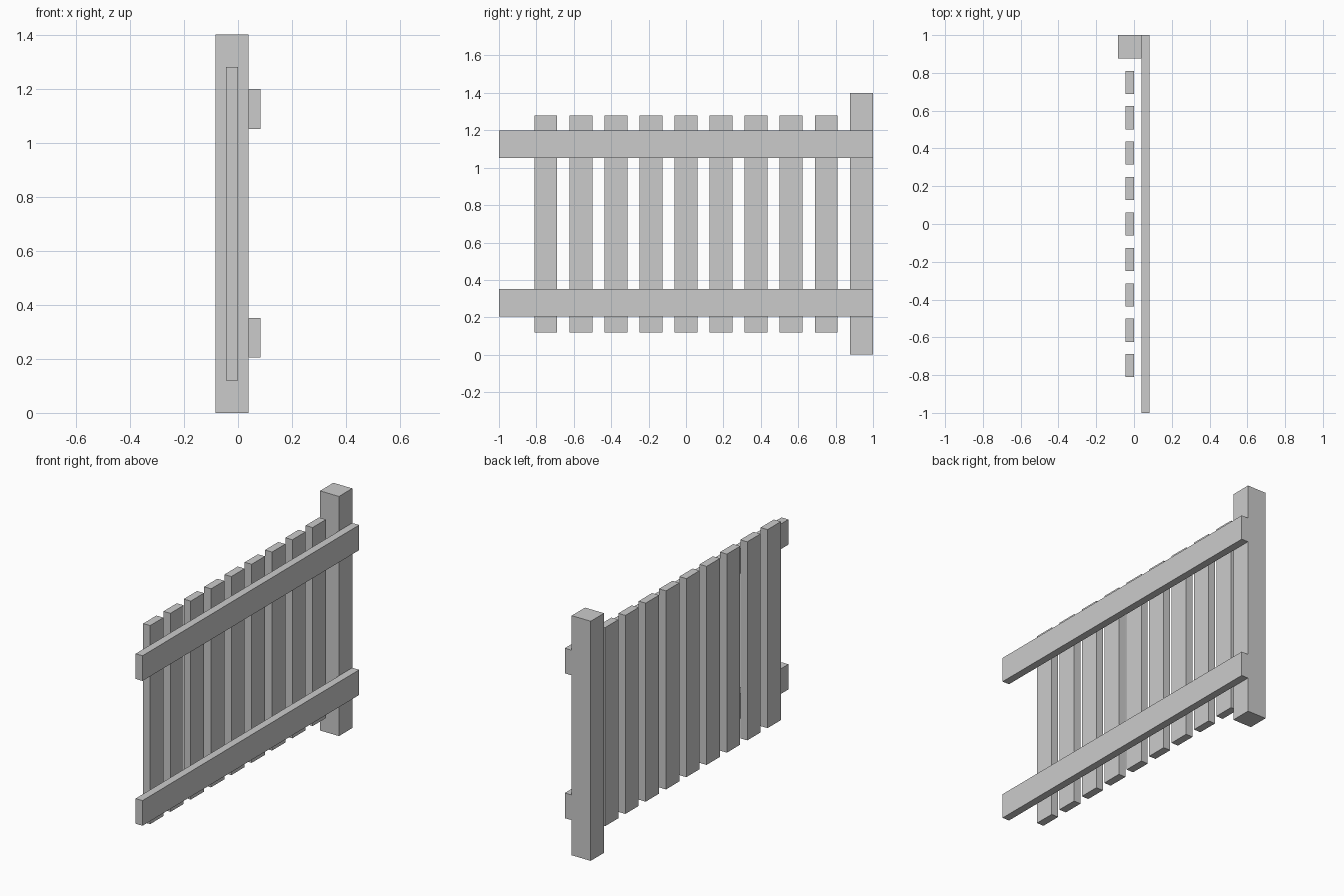
import bpy

if "Cube" in bpy.data.objects:
    bpy.data.objects.remove(bpy.data.objects["Cube"])


def box(name, x, y, z):
    """Add a box spanning the given (min, max) ranges."""
    bpy.ops.mesh.primitive_cube_add(
        size=1, location=[(a + b) / 2 for a, b in (x, y, z)])
    ob = bpy.context.object
    ob.name = name
    ob.scale = [b - a for a, b in (x, y, z)]
    bpy.ops.object.transform_apply(location=False, rotation=False, scale=True)
    return ob


# Square end post
box("post", (-0.084, 0.0385), (0.877, 1.0), (0.0, 1.4))

# Two long horizontal rails on the +x face of the post
for name, z in (("lower_rail", 0.205), ("upper_rail", 1.051)):
    box(name, (0.0385, 0.083), (-1.0, 1.0), (z, z + 0.147))

# Nine evenly spaced upright pickets, set back from the rails
COUNT, FIRST, STEP, HALF = 9, -0.75, 0.1875, 0.0613
for i in range(COUNT):
    c = FIRST + i * STEP
    box(f"picket_{i + 1}", (-0.045, 0.0), (c - HALF, c + HALF), (0.12, 1.28))
